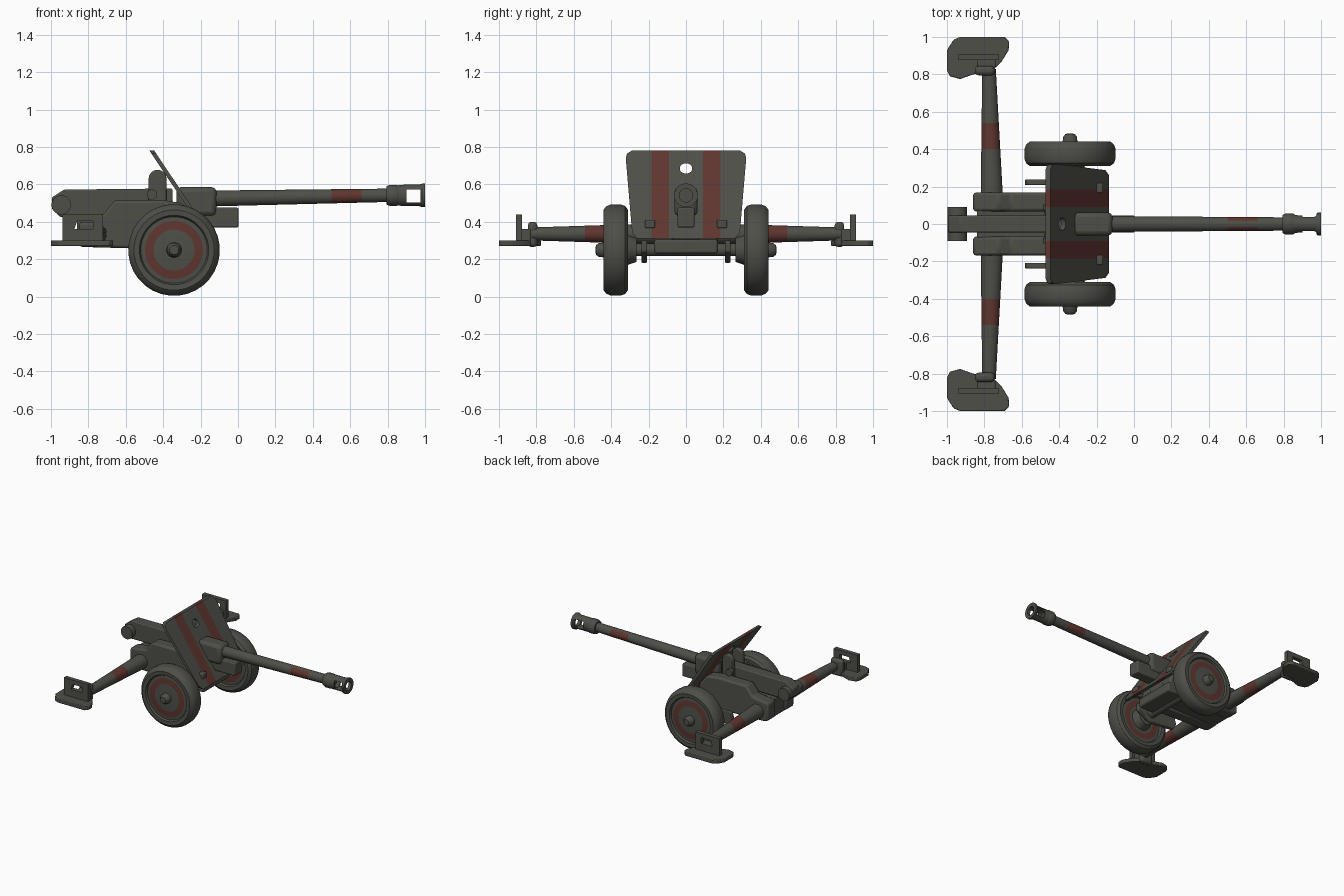
import bpy, bmesh, math
from mathutils import Matrix, Vector

old = bpy.data.objects.get("Cube")
if old:
    bpy.data.objects.remove(old, do_unlink=True)


def material(name, rgb):
    m = bpy.data.materials.new(name)
    m.use_nodes = True
    m.diffuse_color = (*rgb, 1)
    bsdf = next(n for n in m.node_tree.nodes if n.type == 'BSDF_PRINCIPLED')
    bsdf.inputs["Base Color"].default_value = (*rgb, 1)
    bsdf.inputs["Roughness"].default_value = 0.8
    return m


GREY = material("olive_grey_paint", (0.078, 0.078, 0.066))
RED = material("red_brown_paint", (0.115, 0.036, 0.028))
parts = []


def finish(name, bm, bevel=0):
    bmesh.ops.remove_doubles(bm, verts=bm.verts, dist=1e-5)
    bmesh.ops.recalc_face_normals(bm, faces=bm.faces)
    me = bpy.data.meshes.new(name)
    bm.to_mesh(me)
    bm.free()
    me.materials.append(GREY)
    me.materials.append(RED)
    ob = bpy.data.objects.new(name, me)
    bpy.context.scene.collection.objects.link(ob)
    if bevel:
        mod = ob.modifiers.new("Bevel", 'BEVEL')
        mod.width, mod.segments, mod.limit_method = bevel, 2, 'ANGLE'
    parts.append(ob)
    return ob


def prism(name, pts, axis, lo, hi, bevel=0):
    """Extrude a 2D outline along an axis."""
    def place(p, d):
        v = list(p)
        v.insert("xyz".index(axis), d)
        return v
    bm = bmesh.new()
    face = bm.faces.new([bm.verts.new(place(p, lo)) for p in pts])
    new = bmesh.ops.extrude_face_region(bm, geom=[face])["geom"]
    shift = Vector(place((0, 0), hi - lo))
    bmesh.ops.translate(bm, vec=shift, verts=[g for g in new if isinstance(g, bmesh.types.BMVert)])
    return finish(name, bm, bevel)


def box(name, x, y, z, bevel=0.008):
    return prism(name, [(x[0], z[0]), (x[1], z[0]), (x[1], z[1]), (x[0], z[1])], 'y', *y, bevel)


def lathe(name, profile, axis, centre, seg=24):
    """Revolve (radius, distance) pairs about an axis."""
    bm = bmesh.new()
    rings = []
    for r, d in profile:
        ring = []
        for i in range(seg):
            a = math.tau * (i + 0.5) / seg
            v = [r * math.cos(a), r * math.sin(a)]
            v.insert("xyz".index(axis), d)
            ring.append(bm.verts.new(Vector(v) + Vector(centre)))
        rings.append(ring)
    for a, b in zip(rings, rings[1:]):
        for i in range(seg):
            j = (i + 1) % seg
            bm.faces.new((a[i], a[j], b[j], b[i]))
    return finish(name, bm)


def rod(name, axis, centre, r0, r1, lo, hi, seg=16):
    return lathe(name, [(0, lo), (r0, lo), (r1, hi), (0, hi)], axis, centre, seg)


def cut(ob, cutter):
    """Subtract the cutter and discard it."""
    mod = ob.modifiers.new("Cut", 'BOOLEAN')
    mod.operation, mod.solver, mod.object = 'DIFFERENCE', 'EXACT', cutter
    bpy.context.view_layer.update()
    dg = bpy.context.evaluated_depsgraph_get()
    ob.data = bpy.data.meshes.new_from_object(ob.evaluated_get(dg))
    ob.modifiers.clear()
    parts.remove(cutter)
    bpy.data.objects.remove(cutter, do_unlink=True)


def stripe(ob, axis, lo, hi, test=lambda f: True):
    """Slice a band across the part and paint it red."""
    k = "xyz".index(axis)
    normal = Vector([float(i == k) for i in range(3)])
    bm = bmesh.new()
    bm.from_mesh(ob.data)
    for d in (lo, hi):
        bmesh.ops.bisect_plane(bm, geom=bm.verts[:] + bm.edges[:] + bm.faces[:],
                               plane_co=normal * d, plane_no=normal)
    for f in bm.faces:
        if lo < f.calc_center_median()[k] < hi and test(f):
            f.material_index = 1
    bm.to_mesh(ob.data)
    bm.free()


def arch(cx, cz, r, base, n=8):
    """Upright outline with a rounded top."""
    top = [(cx + r * math.cos(math.pi * i / n), cz + r * math.sin(math.pi * i / n)) for i in range(n + 1)]
    return [(cx + r, base)] + top + [(cx - r, base)]


# Barrel, rising slightly towards the muzzle
barrel = rod("barrel", 'x', (0, 0, 0.527), 0.044, 0.036, -0.3, 0.82, 20)
stripe(barrel, 'x', 0.5, 0.66, lambda f: abs(f.normal.z) < 0.9)
lean = Matrix.Identity(4)
lean[2][0] = 0.018
barrel.data.transform(lean)
lathe("muzzle_collar", [(0, 0.795), (0.05, 0.795), (0.057, 0.81), (0.057, 0.85), (0.048, 0.865), (0, 0.865)],
      'x', (0, 0, 0.541), 16)
brake = lathe("muzzle_brake", [(0, 0.845), (0.054, 0.845), (0.058, 0.885), (0.058, 0.965), (0.064, 0.985),
              (0.064, 1.0), (0.036, 1.0), (0.036, 0.87), (0, 0.87)], 'x', (0, 0, 0.541), 16)
for v in brake.data.vertices:
    if 0.88 < v.co.x < 0.97:
        v.co.y *= 0.78
cut(brake, box("window_cutter", (0.9, 0.975), (-0.2, 0.2), (0.503, 0.573), 0))

# Sleeve, recoil cradle and breech
box("barrel_sleeve", (-0.33, -0.115), (-0.062, 0.062), (0.43, 0.585), 0.025)
box("recoil_cradle", (-0.34, 0.003), (-0.046, 0.046), (0.37, 0.475))
prism("breech_beam", [(-0.995, 0.47), (-0.95, 0.425), (-0.35, 0.43), (-0.35, 0.578), (-0.93, 0.572), (-0.995, 0.53)],
      'y', -0.045, 0.045, 0.008)
rod("breech_lug", 'y', (-0.945, 0, 0.49), 0.052, 0.052, -0.09, 0.09)

# Lower carriage
body = [(-0.86, 0.28), (-0.82, 0.265), (-0.3, 0.25), (-0.2, 0.29), (-0.24, 0.43), (-0.3, 0.5),
        (-0.4, 0.515), (-0.66, 0.515), (-0.72, 0.44), (-0.86, 0.42)]
for side, s in (("front", -1), ("back", 1)):
    prism("carriage_side_" + side, body, 'y', s * 0.068, s * 0.168, 0.014)
box("carriage_floor", (-0.84, -0.22), (-0.1, 0.1), (0.268, 0.42))
box("cross_member", (-0.36, -0.19), (-0.17, 0.17), (0.23, 0.305), 0.012)
rod("axle", 'y', (-0.345, 0, 0.25), 0.035, 0.035, -0.4, 0.4)

# Sloping shield with sight hole and painted stripes
half = [(0.26, 0.31), (0.288, 0.34), (0.322, 0.74), (0.315, 0.765), (0.29, 0.78)]
shield = prism("gun_shield", half + [(-y, z) for y, z in reversed(half)], 'x', -0.013, 0.013)
hole = rod("sight_cutter", 'x', (0, 0, 0), 1, 1, -0.2, 0.2)
hole.data.transform(Matrix.Translation((0, 0, 0.685)) @ Matrix.Diagonal((1, 0.034, 0.028, 1)))
cut(shield, hole)
for s in (-1, 1):
    mid = s * 0.138
    stripe(shield, 'y', mid - 0.047, mid + 0.047)
slope = Matrix.Identity(4)
slope[0][2] = -0.67
shield.data.transform(Matrix.Translation((0.062, 0, 0)) @ slope)

# Tyre, disc and hub, from the inner face to the outer one
wheel = [(0, 0.32), (0.11, 0.325), (0.155, 0.325), (0.178, 0.328), (0.186, 0.312), (0.215, 0.31), (0.236, 0.325),
         (0.245, 0.35), (0.245, 0.4), (0.236, 0.425), (0.215, 0.442), (0.186, 0.44), (0.178, 0.425),
         (0.155, 0.427), (0.11, 0.43), (0.06, 0.434), (0, 0.434)]
spade = [(-1, 0.82), (-0.985, 0.79), (-0.93, 0.775), (-0.86, 0.8), (-0.77, 0.81), (-0.71, 0.865),
         (-0.67, 0.93), (-0.668, 0.975), (-0.69, 1.0), (-0.93, 1.0), (-0.965, 0.985), (-1, 0.93)]

for side, s in (("front", -1), ("back", 1)):
    def span(a, b):
        return (min(s * a, s * b), max(s * a, s * b))

    # Wheels
    axis = (-0.342, 0, 0.249)
    w = lathe("wheel_" + side, [(r, s * d) for r, d in wheel], 'y', axis, 32)
    for p in w.data.polygons:
        if 0.11 < math.hypot(p.center.x - axis[0], p.center.z - axis[2]) < 0.155:
            p.material_index = 1
    lathe("hub_" + side, [(r, s * d) for r, d in ((0, 0.42), (0.042, 0.42), (0.038, 0.465), (0.025, 0.482), (0, 0.484))],
          'y', axis, 16)
    rod("brake_drum_" + side, 'y', axis, 0.065, 0.088, s * 0.265, s * 0.33)
    prism("suspension_arm_" + side, [(-0.585, 0.25), (-0.56, 0.2), (-0.34, 0.18), (-0.22, 0.24), (-0.22, 0.3), (-0.57, 0.3)],
          'y', *span(0.208, 0.238), 0.006)

    # Elevation cheeks, hand knobs and shield brackets
    prism("trunnion_cheek_" + side, arch(-0.43, 0.63, 0.048, 0.48), 'y', *span(0.045, 0.08), 0.008)
    rod("hand_knob_" + side, 'y', (-0.46, 0, 0.545), 0.028, 0.028, *span(0.075, 0.105))
    box("shield_bracket_" + side, (-0.22, -0.165), span(0.165, 0.22), (0.365, 0.41))

    # Trail legs swung out sideways
    leg = rod("trail_leg_" + side, 'y', (0, 0, 0), 0.062, 0.037, s * 0.1, s * 0.83)
    stripe(leg, 'y', *span(0.4, 0.54))
    drift = Matrix.Diagonal((1, 1, 0.95, 1))
    drift[0][1] = -s * 0.022
    leg.data.transform(Matrix.Translation((-0.757, 0, 0.335)) @ drift)
    box("leg_collar_" + side, (-0.85, -0.745), span(0.795, 0.845), (0.265, 0.4), 0.018)

    # Spade plate with windowed lifting bracket
    prism("spade_plate_" + side, spade if s > 0 else [(x, -y) for x, y in spade], 'z', 0.27, 0.3, 0.005)
    bracket = box("spade_bracket_" + side, (-0.938, -0.722), span(0.876, 0.91), (0.285, 0.44), 0)
    cut(bracket, prism("bracket_cutter", [(-0.875, 0.36), (-0.775, 0.36), (-0.775, 0.405), (-0.86, 0.405)],
                       'y', *span(0.8, 1.0)))
    box("spade_link_" + side, (-0.84, -0.74), span(0.83, 0.885), (0.285, 0.36))

# Smooth curved faces and keep hard edges
for ob in bpy.context.view_layer.objects:
    ob.select_set(ob in parts)
bpy.context.view_layer.objects.active = parts[0]
bpy.ops.object.shade_smooth_by_angle(angle=math.radians(32))
